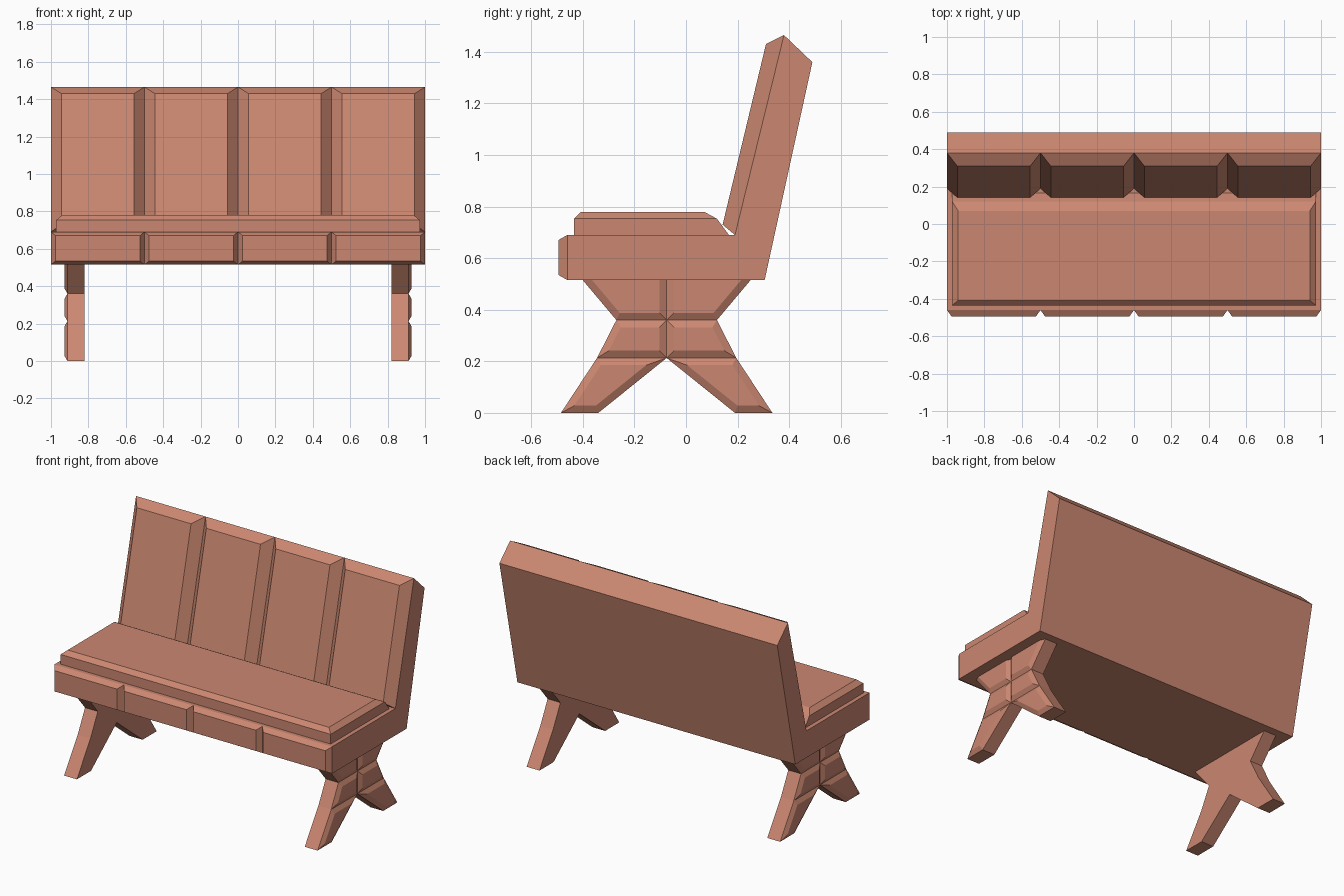
import bpy, bmesh

if "Cube" in bpy.data.objects:
    bpy.data.objects.remove(bpy.data.objects["Cube"])

wood = bpy.data.materials.new("warm_terracotta")
wood.diffuse_color = (0.60, 0.245, 0.165, 1)
wood.use_nodes = True
wood.node_tree.nodes["Principled BSDF"].inputs["Base Color"].default_value = wood.diffuse_color


def finish(bm, name):
    bmesh.ops.remove_doubles(bm, verts=bm.verts, dist=1e-5)
    bmesh.ops.recalc_face_normals(bm, faces=bm.faces)
    me = bpy.data.meshes.new(name)
    bm.to_mesh(me)
    bm.free()
    me.materials.append(wood)
    ob = bpy.data.objects.new(name, me)
    bpy.context.collection.objects.link(ob)
    return ob


def loft(name, rings):
    """Closed solid through rings with equal point counts."""
    bm = bmesh.new()
    loops = [[bm.verts.new(p) for p in r] for r in rings]
    n = len(loops[0])
    for a, b in zip(loops, loops[1:]):
        for i in range(n):
            j = (i + 1) % n
            bm.faces.new((a[i], a[j], b[j], b[i]))
    bm.faces.new(loops[0][::-1])
    bm.faces.new(loops[-1])
    return finish(bm, name)


def quad(x0, x1, low, high):
    """Rectangle spanning x, with its lower and upper (y, z) edges."""
    return [(x0, *low), (x1, *low), (x1, *high), (x0, *high)]


def rect(x, y0, y1, z):
    return [(-x, y0, z), (x, y0, z), (x, y1, z), (-x, y1, z)]


# seat and backrest body, one side profile across the full width
profile = [(-0.46, 0.515), (0.305, 0.515), (0.49, 1.36),
           (0.38, 1.465), (0.19, 0.69), (-0.46, 0.69)]
loft("bench_body", [[(x, y, z) for y, z in profile] for x in (-1, 1)])

# four raised panels on the backrest and along the seat front
for i in range(4):
    x0, x1 = -1 + i * 0.5, -0.5 + i * 0.5
    loft(f"back_panel_{i + 1}", [
        quad(x0, x1, (0.19, 0.69), (0.38, 1.465)),
        quad(x0 + 0.055, x1 - 0.055, (0.142, 0.73), (0.31, 1.43))])
    loft(f"front_panel_{i + 1}", [
        quad(x0, x1, (-0.46, 0.515), (-0.46, 0.69)),
        quad(x0 + 0.025, x1 - 0.025, (-0.495, 0.535), (-0.495, 0.67))])

# seat cushion with bevelled top
loft("seat_cushion", [rect(0.972, -0.435, 0.17, 0.685),
                      rect(0.972, -0.435, 0.12, 0.753),
                      rect(0.94, -0.408, 0.07, 0.78)])

# crossed legs: three padded pieces, mirrored about the leg centre line
C = -0.075
pieces = [
    [(-0.43, 0.55), (C, 0.55), (C, 0.36), (-0.27, 0.36)],
    [(-0.27, 0.36), (C, 0.36), (C, 0.213), (-0.345, 0.213)],
    [(-0.345, 0.213), (C, 0.213), (-0.34, 0.0), (-0.485, 0.0)],
]
for side, label in ((-1, "left"), (1, "right")):
    bm = bmesh.new()
    for piece in pieces:
        for flip in (False, True):
            pts = [(2 * C - y if flip else y, z) for y, z in piece]
            inner = [bm.verts.new((side * 0.82, y, z)) for y, z in pts]
            outer = [bm.verts.new((side * 0.912, y, z)) for y, z in pts]
            for i in range(4):
                j = (i + 1) % 4
                # skip the hidden wall on the centre line
                if abs(pts[i][0] - C) + abs(pts[j][0] - C) > 1e-4:
                    # skip walls shared by stacked pieces
                    zi, zj = pts[i][1], pts[j][1]
                    if zi != zj or zi == 0.0:
                        bm.faces.new((inner[i], inner[j], outer[j], outer[i]))
            bm.faces.new(inner)
            # raised pad on the outer face
            pad = bm.faces.new(outer)
            pad.normal_update()
            if pad.normal.x * side < 0:
                pad.normal_flip()
            bmesh.ops.inset_individual(bm, faces=[pad], thickness=0.028,
                                       depth=0.016, use_even_offset=True)
    finish(bm, f"{label}_leg")
